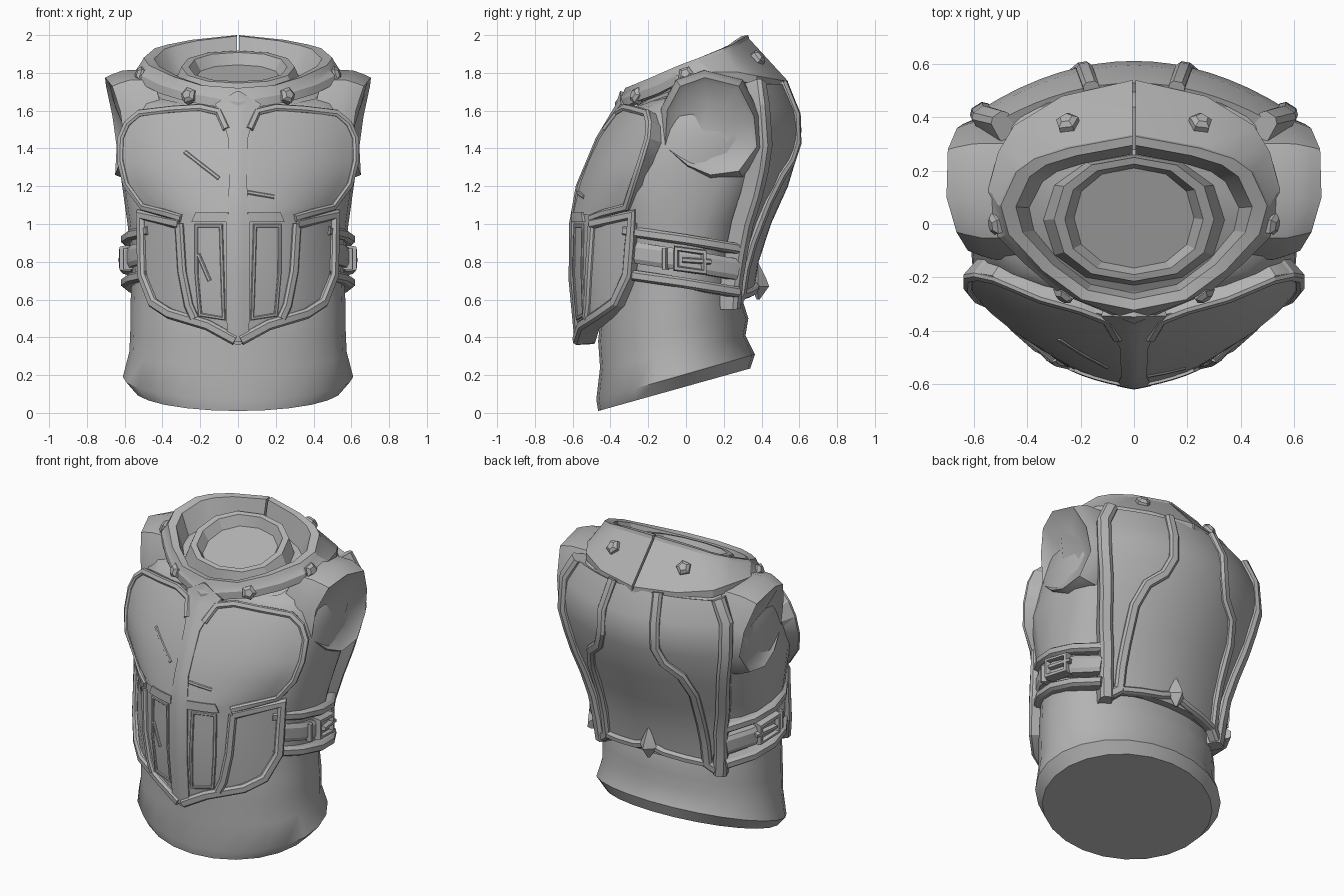
import bpy, bmesh, math
from mathutils import Vector

if "Cube" in bpy.data.objects:
    bpy.data.objects.remove(bpy.data.objects["Cube"])

metal = bpy.data.materials.new("plain_grey")
metal.diffuse_color = (0.45, 0.45, 0.45, 1)
metal.use_nodes = True
metal.node_tree.nodes["Principled BSDF"].inputs["Base Color"].default_value = metal.diffuse_color


def finish(name, verts, faces, mirror=True, angle=32):
    me = bpy.data.meshes.new(name)
    me.from_pydata([tuple(v) for v in verts], [], faces)
    bm = bmesh.new()
    bm.from_mesh(me)
    bmesh.ops.remove_doubles(bm, verts=bm.verts, dist=0.0005)
    bmesh.ops.recalc_face_normals(bm, faces=bm.faces)
    bm.to_mesh(me)
    bm.free()
    ob = bpy.data.objects.new(name, me)
    bpy.context.collection.objects.link(ob)
    me.materials.append(metal)
    if mirror:
        ob.modifiers.new("Mirror", 'MIRROR').merge_threshold = 0.002
    bpy.ops.object.select_all(action='DESELECT')
    ob.select_set(True)
    bpy.context.view_layer.objects.active = ob
    bpy.ops.object.shade_smooth_by_angle(angle=math.radians(angle))
    return ob


def lerp(table, z):
    if z <= table[0][0]:
        return table[0][1:]
    for a, b in zip(table, table[1:]):
        if z <= b[0]:
            t = (z - a[0]) / (b[0] - a[0])
            return [p + (q - p) * t for p, q in zip(a[1:], b[1:])]
    return table[-1][1:]


# Guide surfaces: front (x, z), back (x, z) and waist side (y, z)
FRONT = [(.36, -.575, 1.0), (.55, -.595, 1.43), (.73, -.61, 1.55), (1.05, -.605, 1.65),
         (1.2, -.57, .85), (1.35, -.515, .65), (1.5, -.44, .57), (1.62, -.36, .5), (1.72, -.33, .4)]
BACK = [(.57, .35), (.8, .385), (1.0, .45), (1.2, .54), (1.4, .60), (1.5, .612), (1.6, .595), (1.76, .52)]


def front(x, z):
    y0, k = lerp(FRONT, z)
    return Vector((x, y0 + .2 * abs(x) + k * abs(x) ** 3, z))


def back(x, z):
    return Vector((x, lerp(BACK, z)[0] - .55 * x * x, z))


def side(y, z):
    return Vector((.59 - 1.4 * (y + .02) ** 2, y, z))


def normal(surf, a, b):
    e = .02
    n = (surf(a + e, b) - surf(a - e, b)).cross(surf(a, b + e) - surf(a, b - e)).normalized()
    p = surf(a, b)
    return n if n.dot(Vector((p.x, p.y - .05, 0))) > 0 else -n


def plate(name, surf, rows, lift=0.0, thick=.04, cols=8):
    """Curved shell between x0 and x1 on each height row."""
    rows = [r if len(r) == 3 else (r[0], 0, r[1]) for r in rows]
    V, F, n = [], [], len(rows)
    for depth in (lift, lift - thick):
        for z, x0, x1 in rows:
            for c in range(cols + 1):
                x = x0 + (x1 - x0) * c / cols
                nn = normal(surf, x + .021, z)
                if x < .001:
                    nn.x = 0
                V.append(surf(x, z) + nn * depth)
    W, S = cols + 1, n * (cols + 1)
    for r in range(n - 1):
        for c in range(cols):
            q = [r * W + c, r * W + c + 1, (r + 1) * W + c + 1, (r + 1) * W + c]
            F += [q, [i + S for i in reversed(q)]]
        for c in (0, cols):
            if c or rows[r][1] > 0:
                a, b = r * W + c, (r + 1) * W + c
                F.append([a, b, b + S, a + S])
    for r in (0, n - 1):
        for c in range(cols):
            a = r * W + c
            F.append([a, a + 1, a + 1 + S, a + S])
    return finish(name, V, F)


def strip(name, surf, path, w=.045, up=.025, down=.03, closed=False, mirror=True):
    """Bevelled raised band that follows a path drawn on a surface."""
    pts, m = [], len(path)
    for i in range(m if closed else m - 1):
        a, b = path[i], path[(i + 1) % m]
        k = max(1, int(math.dist(a, b) / .12))
        pts += [(a[0] + (b[0] - a[0]) * j / k, a[1] + (b[1] - a[1]) * j / k) for j in range(k)]
    if not closed:
        pts.append(path[-1])
    P, N = [surf(*p) for p in pts], [normal(surf, *p) for p in pts]
    n, V, F = len(P), [], []
    for i in range(n):
        i0, i1 = ((i - 1) % n, (i + 1) % n) if closed else (max(i - 1, 0), min(i + 1, n - 1))
        d0, d1 = (P[i] - P[i0]).normalized(), (P[i1] - P[i]).normalized()
        s = N[i].cross((d0 + d1).normalized()).normalized()
        miter = 1 / max(.75, math.sqrt(max(0, (1 + d0.dot(d1)) / 2))) if d0.length and d1.length else 1
        for u, h in ((-.5, -down), (-.5, up * .4), (-.28, up), (.28, up), (.5, up * .4), (.5, -down)):
            V.append(P[i] + s * (u * w * miter) + N[i] * h)
    for i in range(n if closed else n - 1):
        j = (i + 1) % n
        F += [[i * 6 + k, i * 6 + (k + 1) % 6, j * 6 + (k + 1) % 6, j * 6 + k] for k in range(6)]
    if not closed:
        F += [list(range(6)), list(range(n * 6 - 6, n * 6))]
    return finish(name, V, F, mirror, 25)


def loft(name, rings, cap0=True, cap1=True, mirror=False, angle=32):
    n = len(rings[0])
    V = [v for r in rings for v in r]
    F = [[k * n + i, k * n + (i + 1) % n, (k + 1) * n + (i + 1) % n, (k + 1) * n + i]
         for k in range(len(rings) - 1) for i in range(n)]
    if cap0:
        F.append(list(range(n)))
    if cap1:
        F.append(list(range(len(V) - n, len(V))))
    return finish(name, V, F, mirror, angle)


def oval(yf, yb, zf, zb, w, p=2.1, n=24):
    out = []
    for i in range(n):
        a = 2 * math.pi * i / n
        c, s = math.cos(a), math.sin(a)
        t = math.copysign(abs(s) ** (2 / p), s) * .5 + .5
        out.append(Vector((w * math.copysign(abs(c) ** (2 / p), c), yf + (yb - yf) * t, zf + (zb - zf) * t)))
    return out


# Cloth torso with a slanted hem and waist folds
loft("torso", [oval(*r) for r in (
    (-.465, .34, .01, .235, .55, 2), (-.475, .365, .07, .31, .61, 2), (-.455, .315, .24, .41, .575),
    (-.465, .33, .38, .50, .57), (-.45, .305, .54, .58, .57), (-.41, .29, .78, .78, .56, 2.3),
    (-.42, .35, 1.0, 1.0, .585, 2.6), (-.42, .44, 1.25, 1.25, .62, 3), (-.34, .50, 1.45, 1.45, .615, 3),
    (-.27, .51, 1.57, 1.64, .60, 3), (-.27, .49, 1.61, 1.75, .55, 2.6), (-.26, .44, 1.63, 1.80, .46))], angle=40)

# Arm sockets: angular stubs with a dished end, bowed from front to back
SOCKET = [(-.03, 1.73), (.10, 1.775), (.28, 1.73), (.36, 1.57), (.375, 1.41), (.28, 1.28),
          (.13, 1.26), (.01, 1.31), (-.11, 1.41), (-.10, 1.60)]


def socket_ring(x, scale):
    return [Vector((x + (z - 1.5) * .11 - .8 * (y - .19) ** 2, .13 + (y - .13) * scale, 1.5 + (z - 1.5) * scale))
            for y, z in SOCKET]


loft("arm_socket", [socket_ring(.46, 1.15), socket_ring(.585, 1.14), socket_ring(.645, 1.06),
                    socket_ring(.68, 1.0), socket_ring(.66, .9), socket_ring(.63, .5)], mirror=True, angle=38)

# Front armour
plate("chest_plate", front, [(1.05, .36), (1.09, .51), (1.21, .60), (1.33, .635), (1.45, .635),
                             (1.54, .595), (1.60, .53), (1.62, .35)], .004, .10)
plate("belly_plate", front, [(.36, .01), (.45, .16), (.51, .37), (.57, .46), (.73, .52), (.9, .525), (1.055, .53)],
      0, .09)
strip("chest_rim", front, [(.06, 1.5), (.1, 1.59), (.2, 1.615), (.35, 1.605), (.52, 1.585), (.585, 1.53), (.62, 1.45),
                           (.62, 1.33), (.59, 1.21), (.50, 1.09), (.38, 1.055), (.3, 1.03)], .04, .018, .09)
strip("belly_rim", front, [(.31, 1.0), (.51, 1.05), (.505, .73), (.45, .585), (.36, .525), (.16, .465), (.015, .385)],
      .055, .025, .09)
strip("belly_panel_rim", front, [(.31, 1.0), (.295, .75), (.26, .57), (.23, .5)], .05, .02)
strip("belly_slot_rim", front, [(.09, .99), (.22, .99), (.22, .75), (.2, .52), (.075, .5)], .02, .008, .02, True)
plate("breast_ridge", front, [(.38, 0, .055), (.7, 0, .06), (1.0, 0, .06), (1.2, 0, .045), (1.45, 0, .05),
                              (1.58, 0, .09), (1.63, 0, .12), (1.70, 0, .005)], .014, .06, 3)
plate("cross_bar", front, [(1.01, .05, .24), (1.06, .05, .22)], .014, .03, 4)

# Battle scratches
for i, (x, z, dx, dz) in enumerate(((-.19, 1.31, .09, -.07), (-.18, .77, .03, -.07), (.12, 1.155, .07, -.012))):
    strip("scratch_%d" % i, front, [(x - dx, z - dz), (x, z), (x + dx, z + dz)], .022, .009, .01, False, False)

# Back armour
plate("back_plate", back, [(.62, .38), (.8, .42), (1.0, .46), (1.2, .51), (1.4, .56), (1.5, .57), (1.6, .565), (1.74, .5)],
      0, .09)
strip("back_outer_rim", back, [(.50, 1.75), (.57, 1.62), (.575, 1.42), (.52, 1.15), (.45, .85), (.42, .55)],
      .08, .03, .07)
strip("back_inner_rim", back, [(.16, 1.75), (.185, 1.58), (.19, 1.43), (.23, 1.33), (.32, 1.25), (.36, 1.12),
                               (.355, .9), (.355, .62), (.41, .575)], .06, .025)
strip("back_lower_rim", back, [(.0, .68), (.1, .65), (.36, .62)], .045, .025)


def stud(name, pos, direction, r=.045, h=.026, sides=5, mirror=True):
    d = Vector(direction).normalized()
    q = d.to_track_quat('Z', 'Y')
    rings = [[Vector(pos) + q @ Vector((r * s * math.cos(a), r * s * math.sin(a), z))
              for a in (2 * math.pi * i / sides for i in range(sides))]
             for s, z in ((1, -.025), (1, h * .4), (.55, h))]
    return loft(name, rings, mirror=mirror, angle=15)


# Spike at the base of the spine
loft("spine_spike", [[Vector((x * s, .38 + y * s, z)) for x, y in ((-1, 0), (0, -.6), (1, 0), (0, 1))]
                     for s, z in ((.01, .60), (.06, .67), (.045, .71), (.005, .79))], angle=15)

# Waist straps and buckle
for name, zc, w, up in (("upper_strap", .92, .055, .03), ("middle_strap", .81, .11, .02), ("lower_strap", .69, .055, .03)):
    strip(name, side, [(-.32, zc + .045), (-.02, zc), (.27, zc - .05)], w, up, .05)
strip("buckle_frame", side, [(-.05, .87), (.09, .85), (.09, .745), (-.05, .765)], .03, .04, .02, True)
strip("buckle_tongue", side, [(-.02, .81), (.12, .80)], .03, .045, .0)
strip("strap_keeper", side, [(-.11, .87), (-.11, .76)], .03, .03, .02)

# Flared collar, split at the back
LOWER = [(0, -.375, 1.60), (.28, -.26, 1.65), (.41, -.15, 1.69), (.51, -.05, 1.74), (.55, .12, 1.76),
         (.51, .27, 1.76), (.45, .37, 1.74), (.27, .48, 1.72), (.006, .54, 1.71)]
UPPER = [(0, -.33, 1.72), (.2, -.29, 1.735), (.35, -.18, 1.78), (.48, -.04, 1.84), (.51, .07, 1.88),
         (.45, .2, 1.93), (.38, .25, 1.95), (.25, .29, 1.975), (.006, .335, 2.0)]


def toward(ring, s, dz):
    return [Vector((x * s if x > .02 else x, .03 + (y - .03) * s, z + dz)) for x, y, z in ring]


rings = [toward(LOWER, .88, .0), toward(LOWER, 1, 0), toward(LOWER, 1.0, .045), toward(LOWER, .975, .06),
         toward(UPPER, 1, -.02), toward(UPPER, .98, 0), toward(UPPER, .87, -.005), toward(UPPER, .76, -.15)]
n = len(LOWER)
faces = [[k * n + i, k * n + i + 1, k * n + n + i + 1, k * n + n + i] for k in range(len(rings) - 1) for i in range(n - 1)]
faces.append([k * n + n - 1 for k in range(len(rings))])
finish("collar", [v for r in rings for v in r], faces, angle=25)
for i, (p, d) in enumerate((((.26, -.262, 1.68), (.5, -.8, .3)), ((.515, .0, 1.79), (.9, -.2, .3)),
                            ((.25, .38, 1.88), (.25, .75, .65)))):
    stud("collar_stud_%d" % i, p, d)


# Neck ring inside the collar
def neck(w, yf, yb, dz):
    return [Vector((v.x, v.y, 1.825 + .37 * v.y + dz)) for v in oval(yf, yb, 0, 0, w, 2.2, 12)]


loft("neck_ring", [neck(.46, -.28, .28, -.11), neck(.34, -.23, .26, -.09), neck(.30, -.215, .25, 0),
                   neck(.26, -.19, .225, 0), neck(.225, -.165, .21, -.06)], cap0=True, angle=25)
